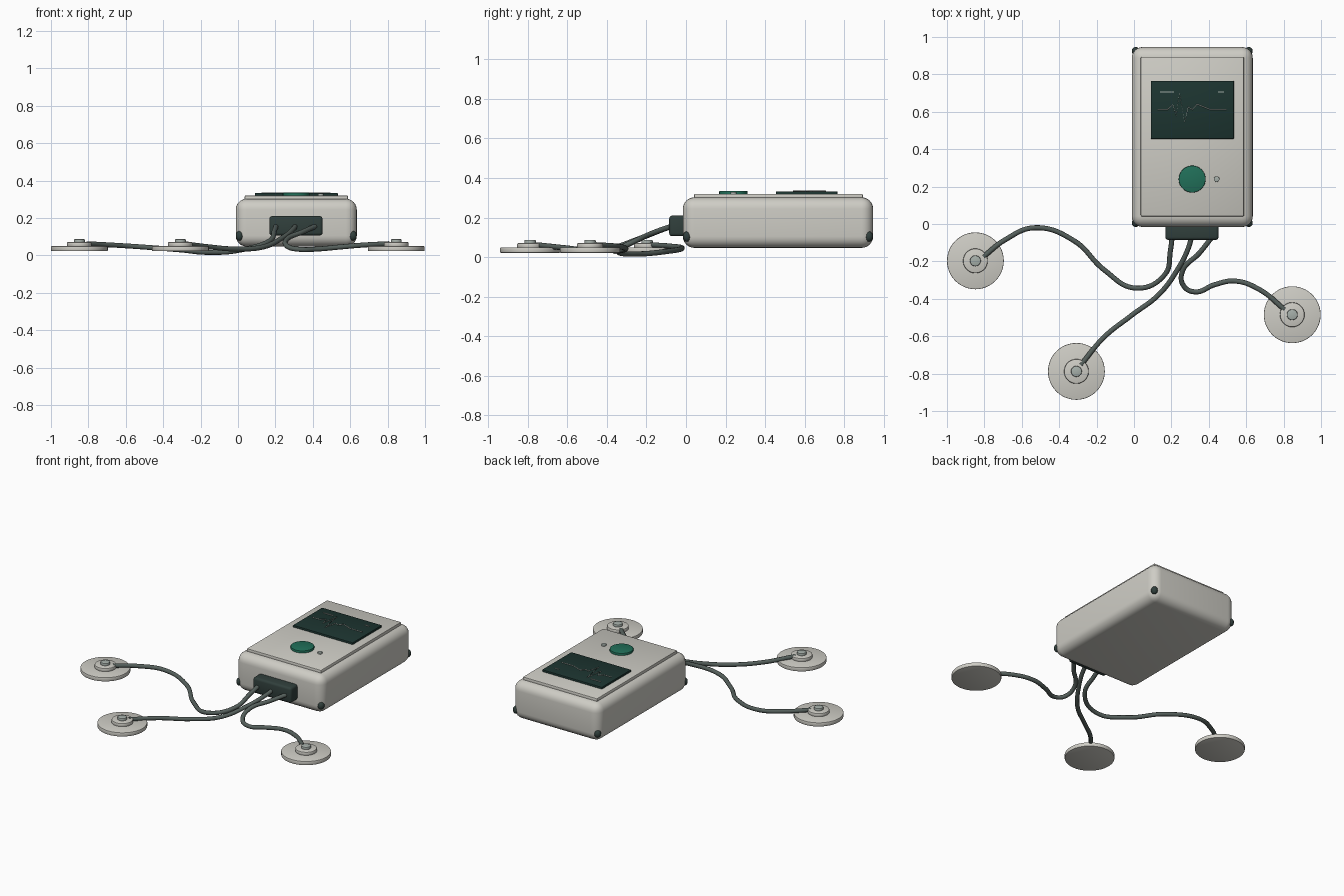
import bpy
from math import radians

if "Cube" in bpy.data.objects:
    bpy.data.objects.remove(bpy.data.objects["Cube"])


def material(name, r, g, b):
    m = bpy.data.materials.new(name)
    m.diffuse_color = (r, g, b, 1)
    m.use_nodes = True
    m.node_tree.nodes["Principled BSDF"].inputs["Base Color"].default_value = m.diffuse_color
    return m


SHELL = material("warm_white", 0.62, 0.61, 0.56)
DARK = material("dark_rubber", 0.03, 0.05, 0.045)
GLASS = material("screen_glass", 0.012, 0.035, 0.03)
GREEN = material("button_green", 0.015, 0.16, 0.10)
CABLE = material("cable_grey", 0.09, 0.115, 0.105)
METAL = material("stud_metal", 0.38, 0.43, 0.40)


def finish(ob, name, mat, bevel=0, segments=2):
    ob.name = name
    ob.data.materials.append(mat)
    if bevel:
        mod = ob.modifiers.new("bevel", 'BEVEL')
        mod.width = bevel
        mod.segments = segments
        mod.limit_method = 'ANGLE'
        bpy.ops.object.modifier_apply(modifier=mod.name)
    bpy.ops.object.shade_smooth_by_angle(angle=radians(35))
    return ob


def box(name, x, y, z, mat, bevel=0, segments=2):
    mid = [(a + b) / 2 for a, b in (x, y, z)]
    bpy.ops.mesh.primitive_cube_add(size=1, location=mid)
    ob = bpy.context.object
    ob.scale = [b - a for a, b in (x, y, z)]
    bpy.ops.object.transform_apply(location=False, rotation=False, scale=True)
    return finish(ob, name, mat, bevel, segments)


def disc(name, x, y, r, z0, z1, mat, bevel=0.003):
    bpy.ops.mesh.primitive_cylinder_add(vertices=48, radius=r, depth=z1 - z0,
                                        location=(x, y, (z0 + z1) / 2))
    return finish(bpy.context.object, name, mat, bevel)


def tube(name, pts, r, mat, smooth=True):
    cu = bpy.data.curves.new(name, 'CURVE')
    cu.dimensions = '3D'
    cu.bevel_depth = r
    cu.bevel_resolution = 3 if smooth else 1
    cu.resolution_u = 10
    cu.use_fill_caps = True
    sp = cu.splines.new('BEZIER' if smooth else 'POLY')
    if smooth:
        sp.bezier_points.add(len(pts) - 1)
        for bp, p in zip(sp.bezier_points, pts):
            bp.co = p
            bp.handle_left_type = bp.handle_right_type = 'AUTO'
    else:
        sp.points.add(len(pts) - 1)
        for sp_pt, p in zip(sp.points, pts):
            sp_pt.co = (*p, 1)
    cu.materials.append(mat)
    ob = bpy.data.objects.new(name, cu)
    bpy.context.collection.objects.link(ob)
    return ob


# Monitor housing, faceplate and screen
box("housing", (-0.012, 0.635), (-0.016, 0.946), (0.047, 0.302), SHELL, 0.058, 6)
box("faceplate", (0.036, 0.588), (0.041, 0.894), (0.29, 0.32), SHELL, 0.006)
box("screen", (0.09, 0.534), (0.455, 0.765), (0.31, 0.333), GLASS, 0.003)

# Screen trace and status bars
trace = [(0.125, 0.613), (0.18, 0.613), (0.208, 0.638), (0.226, 0.58), (0.243, 0.703),
         (0.27, 0.543), (0.29, 0.625), (0.312, 0.612), (0.338, 0.64), (0.405, 0.613), (0.495, 0.613)]
tube("pulse_trace", [(x, y, 0.334) for x, y in trace], 0.003, METAL, False)
for i, (a, b) in enumerate(((0.14, 0.215), (0.45, 0.482))):
    box(f"status_bar_{i}", (a, b), (0.702, 0.708), (0.33, 0.337), METAL)

# Main button and indicator light
disc("button", 0.311, 0.24, 0.072, 0.31, 0.335, GREEN, 0.004)
disc("indicator", 0.442, 0.24, 0.015, 0.31, 0.33, METAL, 0.002)

# Corner bumpers
for i, x in enumerate((0.009, 0.614)):
    for j, y in enumerate((0.005, 0.925)):
        bpy.ops.mesh.primitive_uv_sphere_add(segments=24, ring_count=12, radius=1, location=(x, y, 0.104))
        ob = bpy.context.object
        ob.scale = (0.021, 0.021, 0.026)
        bpy.ops.object.transform_apply(location=False, rotation=False, scale=True)
        finish(ob, f"bumper_{i}{j}", DARK)

# Cable connector block
box("connector", (0.168, 0.452), (-0.085, 0.01), (0.106, 0.21), DARK, 0.015, 3)

# Electrode pads: adhesive disc, hub and snap stud
PADS = ((-0.848, -0.197), (-0.308, -0.788), (0.846, -0.485))
for i, (x, y) in enumerate(PADS):
    disc(f"pad_{i}", x, y, 0.152, 0.022, 0.049, SHELL, 0.004)
    disc(f"hub_{i}", x, y, 0.066, 0.045, 0.071, SHELL, 0.006)
    disc(f"stud_{i}", x, y, 0.029, 0.065, 0.087, METAL, 0.005)

# Lead cables
ROUTES = (
    [(0.205, -0.06, 0.16), (0.195, -0.14, 0.132), (0.165, -0.27, 0.075), (0.01, -0.343, 0.028),
     (-0.16, -0.245, 0.016), (-0.32, -0.09, 0.03), (-0.53, -0.02, 0.046), (-0.69, -0.085, 0.056),
     (-0.805, -0.175, 0.062)],
    [(0.31, -0.06, 0.16), (0.29, -0.13, 0.135), (0.235, -0.24, 0.092), (0.135, -0.375, 0.045),
     (-0.015, -0.49, 0.034), (-0.16, -0.605, 0.046), (-0.285, -0.755, 0.062)],
    [(0.425, -0.06, 0.16), (0.35, -0.155, 0.127), (0.26, -0.25, 0.085), (0.267, -0.333, 0.046),
     (0.33, -0.363, 0.032), (0.43, -0.325, 0.034), (0.54, -0.305, 0.044), (0.67, -0.35, 0.055),
     (0.805, -0.457, 0.062)],
)
for i, pts in enumerate(ROUTES):
    tube(f"lead_{i}", pts, 0.0135, CABLE)
